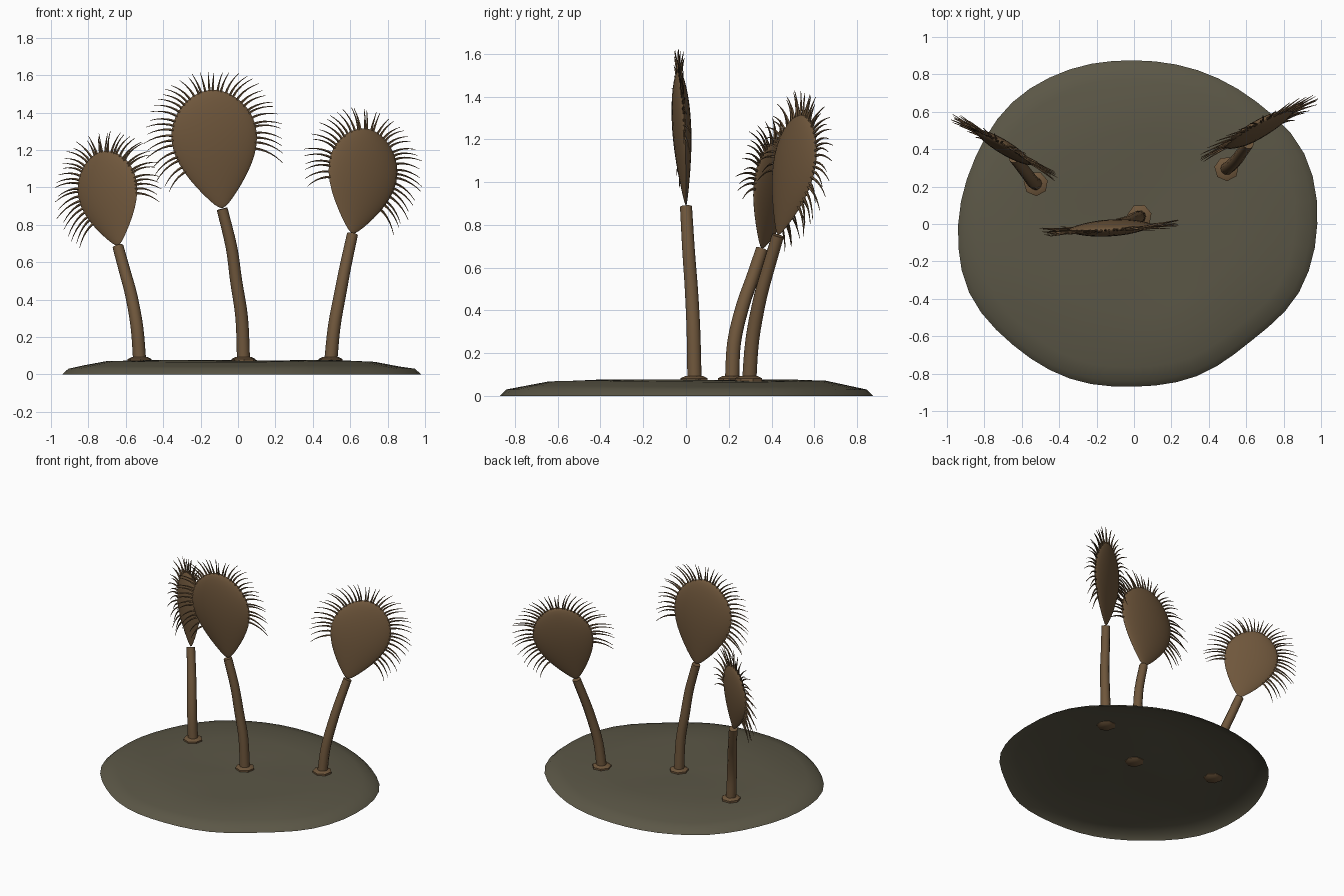
import bpy, bmesh, math, random
from mathutils import Vector

random.seed(4)
if "Cube" in bpy.data.objects:
    bpy.data.objects.remove(bpy.data.objects["Cube"])


def material(name, color):
    m = bpy.data.materials.new(name)
    m.use_nodes = True
    m.diffuse_color = (*color, 1)
    m.node_tree.nodes["Principled BSDF"].inputs["Base Color"].default_value = (*color, 1)
    return m


olive = material("olive soil", (0.105, 0.095, 0.062))
brown = material("brown plant", (0.16, 0.095, 0.045))


def finish(name, bm, mat, angle=60):
    bmesh.ops.recalc_face_normals(bm, faces=bm.faces)
    mesh = bpy.data.meshes.new(name)
    bm.to_mesh(mesh)
    bm.free()
    mesh.materials.append(mat)
    ob = bpy.data.objects.new(name, mesh)
    bpy.context.collection.objects.link(ob)
    bpy.ops.object.select_all(action='DESELECT')
    ob.select_set(True)
    bpy.context.view_layer.objects.active = ob
    bpy.ops.object.shade_smooth_by_angle(angle=math.radians(angle))
    return ob


def skin(bm, rings, cap=True):
    """Bridge equal rings of points with quads."""
    vs = [[bm.verts.new(p) for p in r] for r in rings]
    n = len(vs[0])
    for a, b in zip(vs, vs[1:]):
        for i in range(n):
            j = (i + 1) % n
            bm.faces.new((a[i], a[j], b[j], b[i]))
    if cap:
        bm.faces.new(vs[0][::-1])
        bm.faces.new(vs[-1])
    return vs


def tube(bm, pts, radii, sides):
    rings = []
    for k, p in enumerate(pts):
        d = (pts[min(k + 1, len(pts) - 1)] - pts[max(k - 1, 0)]).normalized()
        ref = Vector((0, 1, 0)) if abs(d.y) < 0.8 else Vector((1, 0, 0))
        u = d.cross(ref).normalized()
        v = d.cross(u)
        rings.append([p + radii[k] * (u * math.cos(t) + v * math.sin(t))
                      for t in (math.tau * i / sides for i in range(sides))])
    skin(bm, rings)


def smooth_path(pts, steps=4):
    """Catmull-Rom through the points."""
    p = [2 * pts[0] - pts[1]] + pts + [2 * pts[-1] - pts[-2]]
    out = []
    for a, b, c, d in zip(p, p[1:], p[2:], p[3:]):
        for k in range(steps):
            t = k / steps
            out.append(0.5 * (2 * b + (c - a) * t + (2 * a - 5 * b + 4 * c - d) * t * t
                              + (3 * b - a - 3 * c + d) * t ** 3))
    return out + [pts[-1]]


# Ground: open shallow mound with an uneven outline
OUTLINE = [.98, .985, .925, .89, .875, .895, .92, .92, .94, .955, .915, .895, .87, .88, .885, .955]
PROFILE = [(1, 0), (.965, .03), (.88, .045), (.75, .068), (.55, .074), (.3, .073), (.1, .07)]


def outline(a):
    n = len(OUTLINE)
    f = a / math.tau * n
    i, t = int(f), f - int(f)
    p = [OUTLINE[(i + k) % n] for k in (-1, 0, 1, 2)]
    return p[1] + .5 * t * (p[2] - p[0] + t * (2 * p[0] - 5 * p[1] + 4 * p[2] - p[3]
                            + t * (3 * (p[1] - p[2]) + p[3] - p[0])))


bm = bmesh.new()
angles = [math.tau * i / 48 for i in range(48)]
vs = skin(bm, [[(outline(a) * s * math.cos(a), outline(a) * s * math.sin(a),
                 z + (.003 * math.sin(3 * a + 5 * s) if .2 < s < .9 else 0))
                for a in angles] for s, z in PROFILE], cap=False)
bm.faces.new(vs[-1])
finish("ground_mound", bm, olive)


# Trap head: flattened egg, narrow at the bottom, with a lens-shaped section
def egg(theta):
    t = (1 - math.cos(theta)) / 2
    return t, math.sin(theta) * (.4 + 1.6 * t - .95 * t * t)


def plant(name, stem, top, side, half, lash_from, lash_to):
    path = smooth_path([Vector(p) for p in stem])
    foot, neck = path[0], path[-1]

    bm = bmesh.new()
    tube(bm, path, [.035 - .006 * k / len(path) for k in range(len(path))], 10)
    finish(name + "_stalk", bm, brown)

    # Collar where the stalk leaves the ground
    bm = bmesh.new()
    skin(bm, [[(foot.x + r * math.cos(t), foot.y + r * math.sin(t), z)
               for t in (math.tau * (i + .3) / 7 for i in range(7))]
              for r, z in ((.045, .052), (.066, .066), (.066, .082), (.045, .092))])
    finish(name + "_collar", bm, brown, 40)

    # Head frame
    base = neck + Vector((0, 0, .005))
    up = Vector(top) - base
    height = up.length
    up.normalize()
    side = Vector(side)
    side = (side - up * side.dot(up)).normalized()
    face = up.cross(side)

    bm = bmesh.new()
    rings = []
    for k in range(19):
        th = .04 + (math.pi - .08) * k / 18
        t, w = egg(th)
        rings.append([base + up * (t * height) + side * (half * w * math.cos(a))
                      + face * (.19 * half * w * math.sin(a) * abs(math.sin(a)) ** .4)
                      for a in (math.tau * i / 28 for i in range(28))])
    skin(bm, rings)
    finish(name + "_trap", bm, brown)

    # Lashes fanned around the rim
    def rim(a):
        t, w = egg(math.pi - abs(a))
        return base + up * (t * height) + side * (math.copysign(half * w, a))

    bm = bmesh.new()
    count = 40
    for k in range(count):
        a = lash_from + (lash_to - lash_from) * k / (count - 1) + random.uniform(-.02, .02)
        p = rim(a)
        along = (rim(a + .02) - rim(a - .02)).normalized()
        out = -along.cross(face)
        if out.dot(p - base - up * height * .55) < 0:
            out.negate()
        away = along * math.copysign(min(1, abs(a) * 2), a)
        length = (.095 + .05 * abs(math.sin(a))) * random.uniform(.88, 1.08)
        lean = face * (.012 if k % 2 else -.012) * random.uniform(.3, 1.6)
        steps = [i / 5 for i in range(6)]
        pts = [p + out * (length * s - .012 * (1 - s)) + lean * s
               + away * (length * (.42 * s * s - .12 * s)) for s in steps]
        tube(bm, pts, [.0065 * (1 - s) + .0012 for s in steps], 5)
    finish(name + "_lashes", bm, brown)


plant("middle", [(.03, .04, .06), (.02, .035, .3), (-.01, .025, .5), (-.035, .012, .68), (-.085, 0, .885)],
      (-.155, -.035, 1.52), (1, .06, 0), .23, -1.9, 1.65)
plant("left", [(.495, .295, .06), (.515, .31, .26), (.55, .345, .45), (.575, .38, .58), (.612, .43, .75)],
      (.705, .56, 1.31), (.88, .47, 0), .208, -1.65, 2.0)
plant("right", [(-.525, .215, .06), (-.54, .225, .25), (-.57, .265, .42), (-.605, .31, .55), (-.642, .355, .685)],
      (-.735, .45, 1.19), (.86, -.51, 0), .185, -2.0, 1.65)
